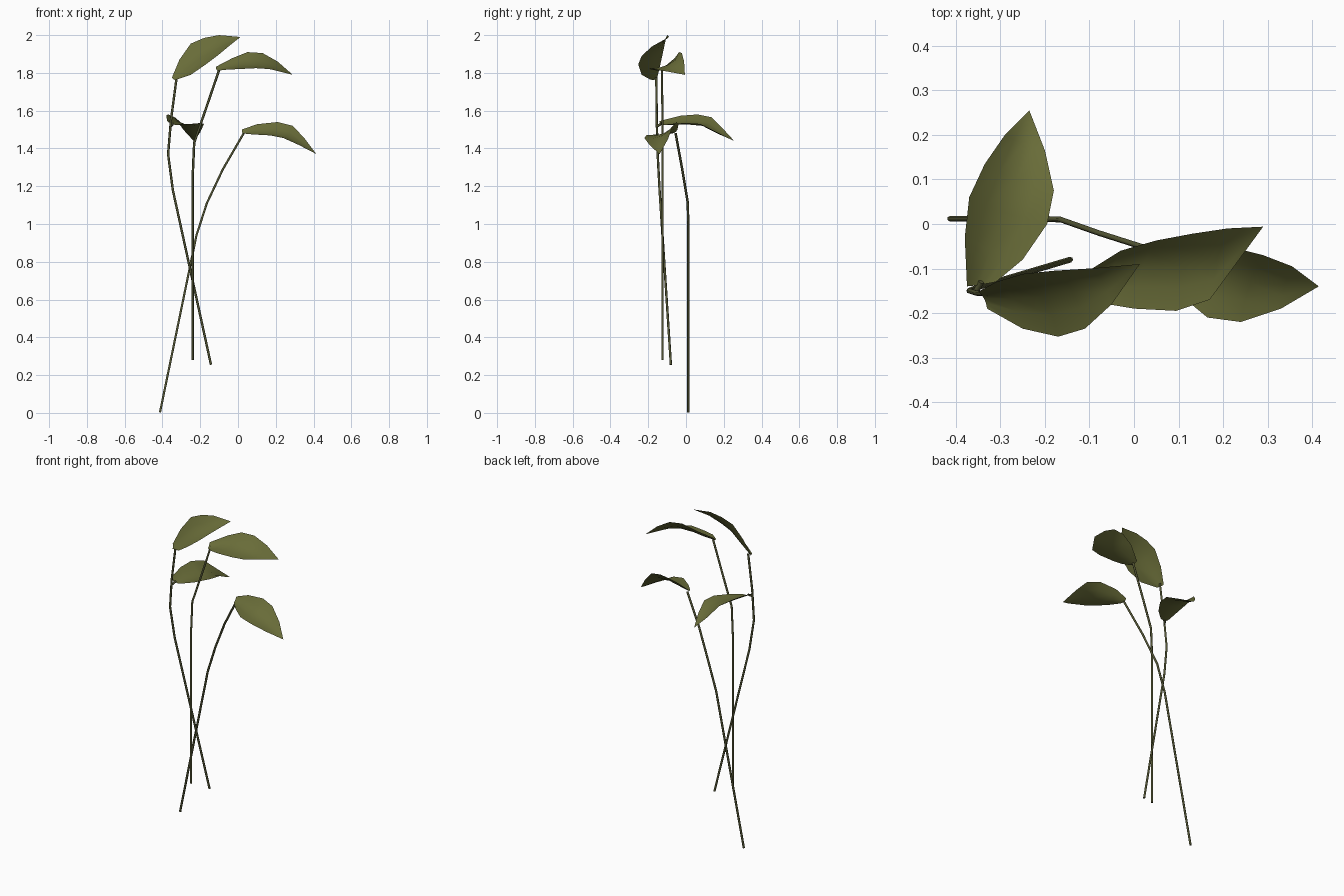
import bpy
from mathutils import Vector


def material(name, rgb):
    m = bpy.data.materials.new(name)
    m.diffuse_color = (*rgb, 1)
    return m


LEAF = material("leaf_green", (0.14, 0.15, 0.04))
STEM = material("stem_green", (0.09, 0.095, 0.035))


def smooth(ob):
    for p in ob.data.polygons:
        p.use_smooth = True


def stem(name, pts, radius=0.0065):
    """Thin six-sided tube along a bent path."""
    cu = bpy.data.curves.new(name, 'CURVE')
    cu.dimensions = '3D'
    cu.bevel_depth = radius
    cu.bevel_resolution = 1
    cu.use_fill_caps = True
    sp = cu.splines.new('POLY')
    sp.points.add(len(pts) - 1)
    for p, co in zip(sp.points, pts):
        p.co = (*co, 1)
    ob = bpy.data.objects.new(name, cu)
    bpy.context.collection.objects.link(ob)
    cu.materials.append(STEM)


def leaf(name, left, right, tip, sag=0.028, cols=4):
    """Cupped blade lofted between two edges, closing at the tip."""
    verts, faces = [], []
    tip = Vector(tip)
    axis = tip - Vector(left[0])
    depths = [0.3, 0.8, 1.0, 0.95, 0.6]
    for l, r, d in zip(left, right, depths):
        l, r = Vector(l), Vector(r)
        n = (r - l).cross(axis).normalized()
        if n.z < 0:
            n = -n
        for c in range(cols + 1):
            t = c / cols
            verts.append(l.lerp(r, t) - n * sag * d * 4 * t * (1 - t))
    rows, w = len(left), cols + 1
    verts.append(tip)
    for i in range(rows):
        for c in range(cols):
            a = i * w + c
            if i < rows - 1:
                faces.append((a, a + 1, a + w + 1, a + w))
            else:
                faces.append((a, a + 1, len(verts) - 1))
    me = bpy.data.meshes.new(name)
    me.from_pydata(verts, [], faces)
    me.materials.append(LEAF)
    ob = bpy.data.objects.new(name, me)
    bpy.context.collection.objects.link(ob)
    smooth(ob)


# Three crossing stems
stem("right_stem", [(-0.413, 0.012, 0.003), (-0.22, 0.012, 0.94), (-0.165, 0.01, 1.11),
                    (-0.08, -0.02, 1.29), (0.03, -0.055, 1.48)])
stem("middle_stem", [(-0.24, -0.125, 0.28), (-0.24, -0.125, 1.25), (-0.232, -0.125, 1.43),
                     (-0.17, -0.125, 1.61), (-0.10, -0.128, 1.815)])
stem("left_stem", [(-0.143, -0.08, 0.255), (-0.345, -0.14, 1.18), (-0.37, -0.15, 1.37),
                   (-0.355, -0.155, 1.55), (-0.325, -0.157, 1.775)])
# Short stalk carrying the side leaf
stem("side_stalk", [(-0.357, -0.155, 1.515), (-0.343, -0.13, 1.532)])

# Leaf blades
leaf("right_leaf",
     [(0.02, -0.045, 1.50), (0.10, -0.04, 1.528), (0.21, -0.05, 1.54),
      (0.29, -0.07, 1.52), (0.355, -0.095, 1.45)],
     [(0.03, -0.085, 1.48), (0.08, -0.14, 1.475), (0.165, -0.21, 1.47),
      (0.24, -0.22, 1.455), (0.33, -0.19, 1.415)],
     (0.415, -0.14, 1.37))
leaf("middle_leaf",
     [(-0.118, -0.115, 1.832), (-0.03, -0.06, 1.878), (0.05, -0.037, 1.91),
      (0.13, -0.022, 1.905), (0.21, -0.01, 1.86)],
     [(-0.105, -0.15, 1.812), (-0.06, -0.18, 1.817), (0.0, -0.19, 1.82),
      (0.095, -0.195, 1.825), (0.17, -0.17, 1.82)],
     (0.29, -0.006, 1.79))
leaf("top_leaf",
     [(-0.35, -0.152, 1.775), (-0.31, -0.13, 1.87), (-0.25, -0.112, 1.955),
      (-0.18, -0.105, 1.985), (-0.10, -0.10, 2.0)],
     [(-0.33, -0.19, 1.765), (-0.25, -0.235, 1.79), (-0.17, -0.253, 1.845),
      (-0.11, -0.235, 1.89), (-0.05, -0.18, 1.94)],
     (0.013, -0.09, 1.99))
leaf("side_leaf",
     [(-0.375, -0.14, 1.545), (-0.38, -0.03, 1.573), (-0.37, 0.06, 1.58),
      (-0.335, 0.135, 1.565), (-0.29, 0.20, 1.50)],
     [(-0.31, -0.13, 1.525), (-0.25, -0.08, 1.53), (-0.195, 0.0, 1.535),
      (-0.18, 0.075, 1.53), (-0.20, 0.165, 1.485)],
     (-0.235, 0.255, 1.44))
